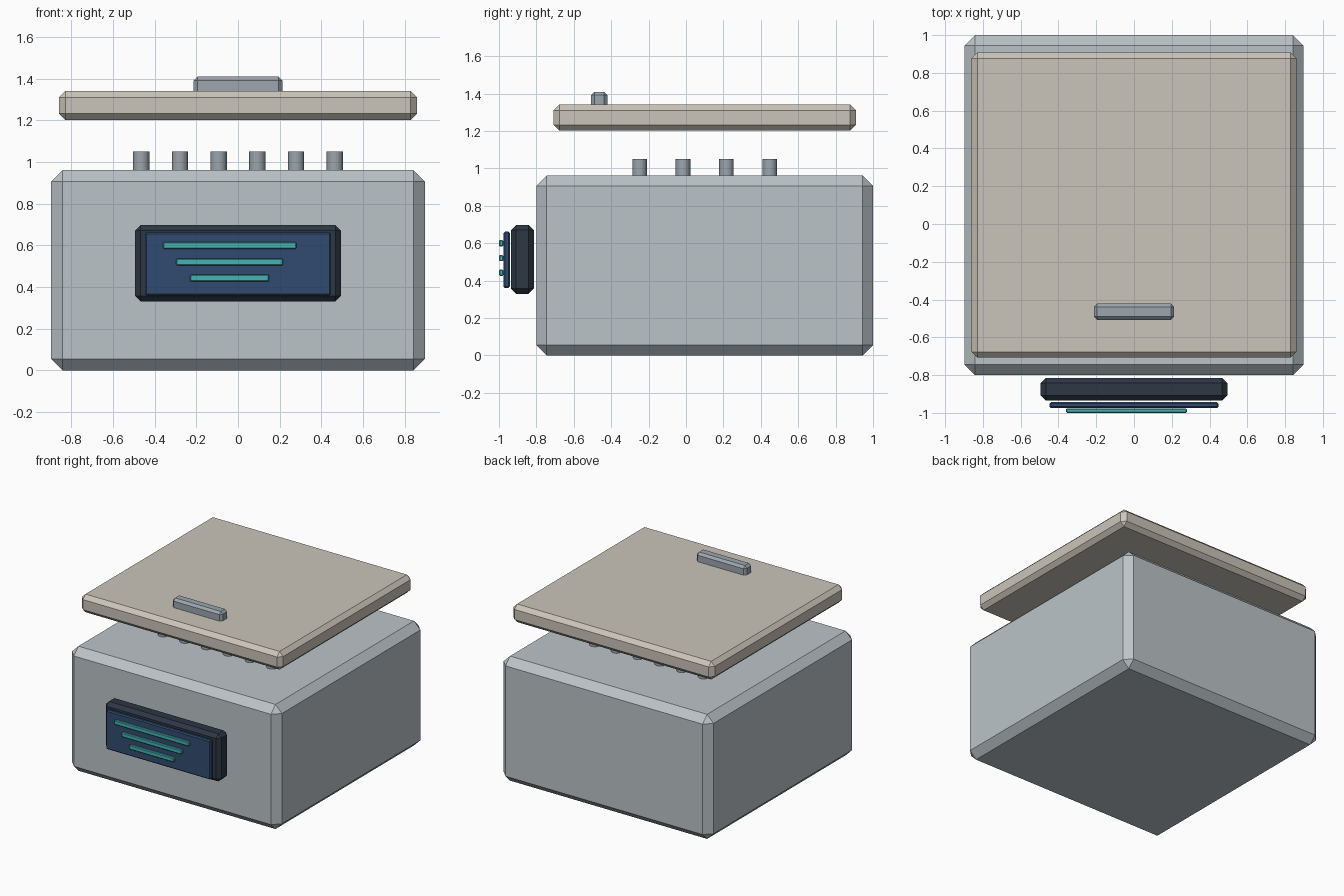
import bpy
from math import radians

if "Cube" in bpy.data.objects:
    bpy.data.objects.remove(bpy.data.objects["Cube"])


def material(name, rgb):
    m = bpy.data.materials.new(name)
    m.diffuse_color = (*rgb, 1)
    m.use_nodes = True
    m.node_tree.nodes["Principled BSDF"].inputs["Base Color"].default_value = m.diffuse_color
    return m


shell = material("shell_grey", (0.50, 0.55, 0.58))
cream = material("lid_cream", (0.60, 0.56, 0.49))
steel = material("steel", (0.33, 0.38, 0.42))
dark = material("dark_bezel", (0.025, 0.038, 0.058))
navy = material("screen_blue", (0.03, 0.07, 0.16))
teal = material("display_teal", (0.06, 0.45, 0.46))


def box(name, x, y, z, bevel, mat):
    """Chamfered box from (min, max) ranges."""
    bpy.ops.mesh.primitive_cube_add(
        size=1, location=[(a + b) / 2 for a, b in (x, y, z)])
    o = bpy.context.object
    o.name = name
    o.scale = [b - a for a, b in (x, y, z)]
    bpy.ops.object.transform_apply(location=False, rotation=False, scale=True)
    mod = o.modifiers.new("chamfer", 'BEVEL')
    mod.width = bevel
    mod.segments = 1
    o.data.materials.append(mat)
    return o


# Main housing, floating lid and its handle
box("housing", (-0.897, 0.897), (-0.8, 1.0), (0, 0.962), 0.055, shell)
box("lid", (-0.86, 0.86), (-0.708, 0.908), (1.202, 1.342), 0.031, cream)
box("lid_handle", (-0.213, 0.213), (-0.507, -0.421), (1.322, 1.41), 0.018, steel)

# Control panel standing off the front
box("panel_bezel", (-0.494, 0.494), (-0.935, -0.814), (0.33, 0.698), 0.027, dark)
box("panel_screen", (-0.447, 0.447), (-0.975, -0.942), (0.36, 0.663), 0.008, navy)
for i, (x0, x1, z) in enumerate([(-0.36, 0.28, 0.6), (-0.297, 0.217, 0.521), (-0.23, 0.15, 0.443)]):
    box(f"display_bar_{i + 1}", (x0, x1), (-1.0, -0.977), (z - 0.017, z + 0.017), 0.005, teal)

# Grid of sample tubes on top of the housing
for i in range(6):
    for j in range(4):
        bpy.ops.mesh.primitive_cylinder_add(
            vertices=16, radius=0.039, depth=0.1,
            location=(-0.465 + 0.186 * i, -0.248 + 0.232 * j, 1.0))
        tube = bpy.context.object
        tube.name = f"sample_tube_{i + 1}_{j + 1}"
        tube.data.materials.append(steel)
        bpy.ops.object.shade_smooth_by_angle(angle=radians(35))
